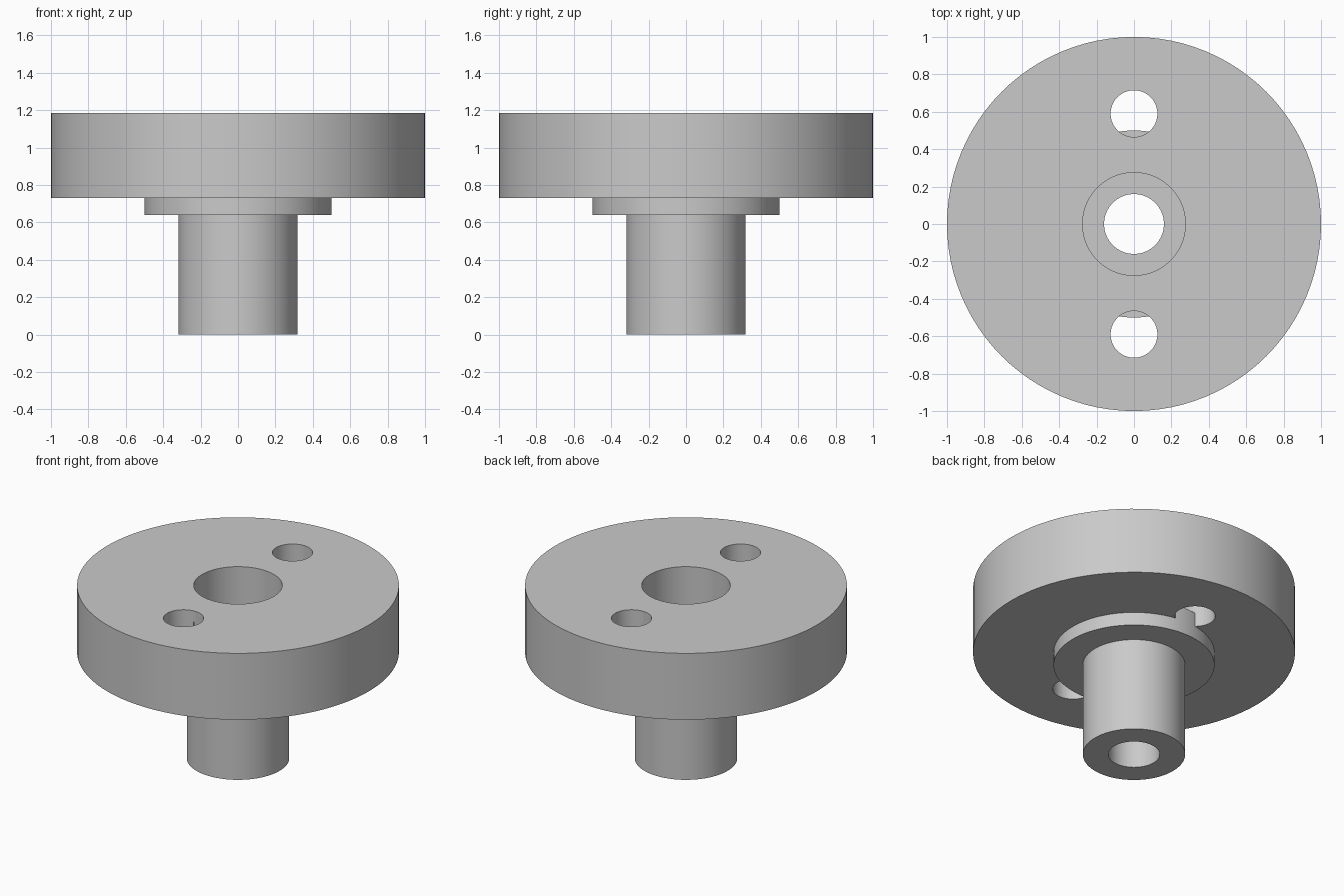
import bpy
import math

cube = bpy.data.objects.get("Cube")
if cube:
    bpy.data.objects.remove(cube)

SIDES = 96

grey = bpy.data.materials.new("plain grey")
grey.use_nodes = True
colour = (0.59, 0.59, 0.59, 1)
grey.diffuse_color = colour
grey.node_tree.nodes["Principled BSDF"].inputs["Base Color"].default_value = colour


def turned(name, profile):
    """Revolve a closed (radius, height) profile about the z axis."""
    n = len(profile)
    verts, faces = [], []
    for i in range(SIDES):
        a = math.tau * i / SIDES
        verts += [(r * math.cos(a), r * math.sin(a), z) for r, z in profile]
        j = (i + 1) % SIDES
        faces += [(i * n + k, j * n + k, j * n + (k + 1) % n, i * n + (k + 1) % n)
                  for k in range(n)]
    mesh = bpy.data.meshes.new(name)
    mesh.from_pydata(verts, [], faces)
    mesh.materials.append(grey)
    obj = bpy.data.objects.new(name, mesh)
    bpy.context.collection.objects.link(obj)
    return obj


# Wide disc with a central opening and a seat for the hub collar underneath
disc = turned("flanged_disc", [(0.275, 0.825), (0.5, 0.825), (0.5, 0.73),
                               (1, 0.73), (1, 1.185), (0.275, 1.185)])

# Bored hub whose collar sits in the disc and floors the opening
hub = turned("hub", [(0.16, 0), (0.318, 0), (0.318, 0.64), (0.5, 0.64),
                     (0.5, 0.825), (0.16, 0.825)])

# Two pin holes through the disc only
for side in (-1, 1):
    bpy.ops.mesh.primitive_cylinder_add(vertices=64, radius=0.125, depth=1,
                                        location=(0, side * 0.59, 1))
    cutter = bpy.context.object
    cutter.data.materials.append(grey)
    mod = disc.modifiers.new("pin_hole", "BOOLEAN")
    mod.operation, mod.object, mod.solver = "DIFFERENCE", cutter, "EXACT"
    bpy.context.view_layer.objects.active = disc
    bpy.ops.object.modifier_apply(modifier=mod.name)
    bpy.data.objects.remove(cutter)

# Smooth round walls, sharp rims
bpy.ops.object.select_all(action="DESELECT")
for part in (disc, hub):
    part.select_set(True)
    bpy.context.view_layer.objects.active = part
bpy.ops.object.shade_smooth_by_angle(angle=math.radians(30))
